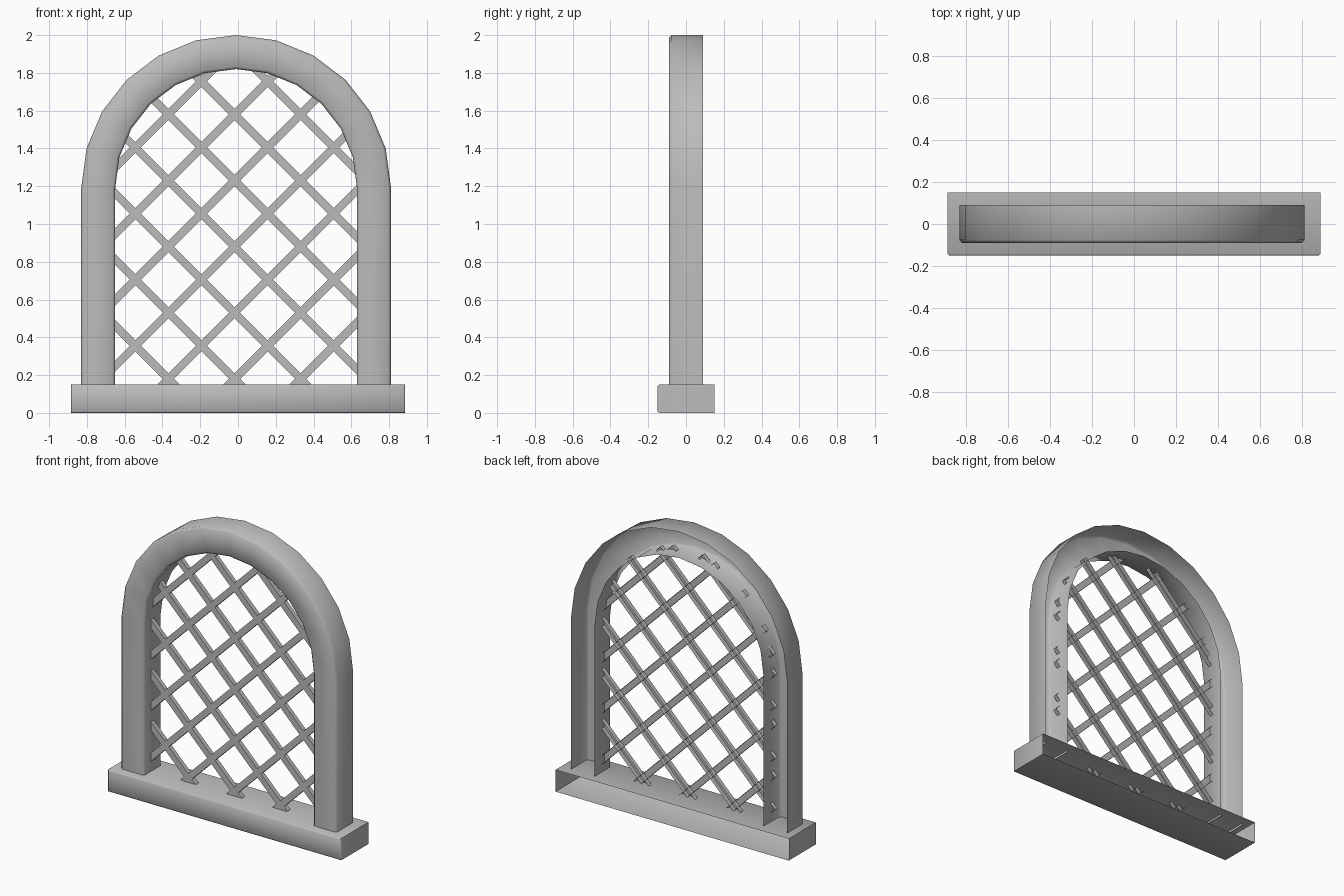
import bpy, bmesh
from math import sin, cos, pi, radians, sqrt
from mathutils import Matrix, Vector

old = bpy.data.objects.get("Cube")
if old:
    bpy.data.objects.remove(old, do_unlink=True)

stone = bpy.data.materials.new("plain grey")
stone.use_nodes = True
GREY = (0.5, 0.5, 0.5, 1)
stone.diffuse_color = GREY
stone.node_tree.nodes["Principled BSDF"].inputs["Base Color"].default_value = GREY

CX, SPRING, SILL_TOP = -0.01, 1.19, 0.15
OUTER, WIDTH, HALF_DEPTH = 0.82, 0.18, 0.09


def finish(name, bm, smooth=None):
    mesh = bpy.data.meshes.new(name)
    bm.to_mesh(mesh)
    bm.free()
    mesh.materials.append(stone)
    ob = bpy.data.objects.new(name, mesh)
    bpy.context.collection.objects.link(ob)
    if smooth:
        bpy.ops.object.select_all(action='DESELECT')
        ob.select_set(True)
        bpy.context.view_layer.objects.active = ob
        bpy.ops.object.shade_smooth_by_angle(angle=radians(smooth))
    return ob


def open_box(bm, matrix):
    """Unit box without its back (+y) side."""
    verts = bmesh.ops.create_cube(bm, size=1)["verts"]
    faces = {f for v in verts for f in v.link_faces}
    back = [f for f in faces if f.normal.y > 0.9 or f.calc_center_median().y > 0.4]
    bmesh.ops.delete(bm, geom=back, context='FACES_ONLY')
    bmesh.ops.transform(bm, matrix=matrix, verts=verts)


# Sill: hollow box, open at the back, with softened front edges
bm = bmesh.new()
open_box(bm, Matrix.Translation((0, 0, SILL_TOP / 2)) @ Matrix.Diagonal((1.77, 0.3, SILL_TOP, 1)))
front = [e for e in bm.edges if all(v.co.y < 0 for v in e.verts)]
bmesh.ops.bevel(bm, geom=front, offset=0.007, segments=1, affect='EDGES')
finish("sill", bm, 50)

# Arched frame: channel profile (inset, depth) swept up, over and down
b = 0.014
profile = [(0, HALF_DEPTH), (0, b - HALF_DEPTH), (b, -HALF_DEPTH),
           (WIDTH - b, -HALF_DEPTH), (WIDTH, b - HALF_DEPTH), (WIDTH, HALF_DEPTH)]
stations = [(1, 0, 0.135)]
stations += [(cos(pi * i / 12), sin(pi * i / 12), SPRING) for i in range(13)]
stations += [(-1, 0, 0.135)]
bm = bmesh.new()
rings = [[bm.verts.new((CX + c * (OUTER - t), y, z + s * (OUTER - 0.01 - t)))
          for t, y in profile] for c, s, z in stations]
for r0, r1 in zip(rings, rings[1:]):
    for i in range(len(profile) - 1):
        bm.faces.new((r0[i], r1[i], r1[i + 1], r0[i + 1]))
bm.normal_update()
if sum(f.normal.y * f.calc_area() for f in bm.faces) > 0:
    bmesh.ops.reverse_faces(bm, faces=bm.faces)
finish("arched_frame", bm, 50)


# Lattice: diagonal bars trimmed just behind the inner wall of the frame
def inside(x, z):
    r = OUTER - WIDTH + 0.02
    x = (x - CX) / r
    up = max(0, z - SPRING) / (r - 0.01)
    return z > SILL_TOP - 0.015 and x * x + up * up < 1


PITCH, CROSS_X, CROSS_Z = 0.35, -0.0185, 0.53
for side, name in ((1, "lattice_rising"), (-1, "lattice_falling")):
    bm = bmesh.new()
    for k in range(-5, 7):
        # March along the diagonal to find where it lies in the opening
        pts = [(CROSS_X + u / 200, CROSS_Z + k * PITCH + side * u / 200) for u in range(-160, 161)]
        pts = [p for p in pts if inside(*p)]
        if len(pts) < 20:
            continue
        (x0, z0), (x1, z1) = pts[0], pts[-1]
        mid = Vector(((x0 + x1) / 2, 0, (z0 + z1) / 2))
        length = sqrt((x1 - x0) ** 2 + (z1 - z0) ** 2)
        open_box(bm, Matrix.Translation(mid) @ Matrix.Rotation(-side * pi / 4, 4, 'Y')
                 @ Matrix.Diagonal((length, 0.03, 0.042, 1)))
    finish(name, bm)
